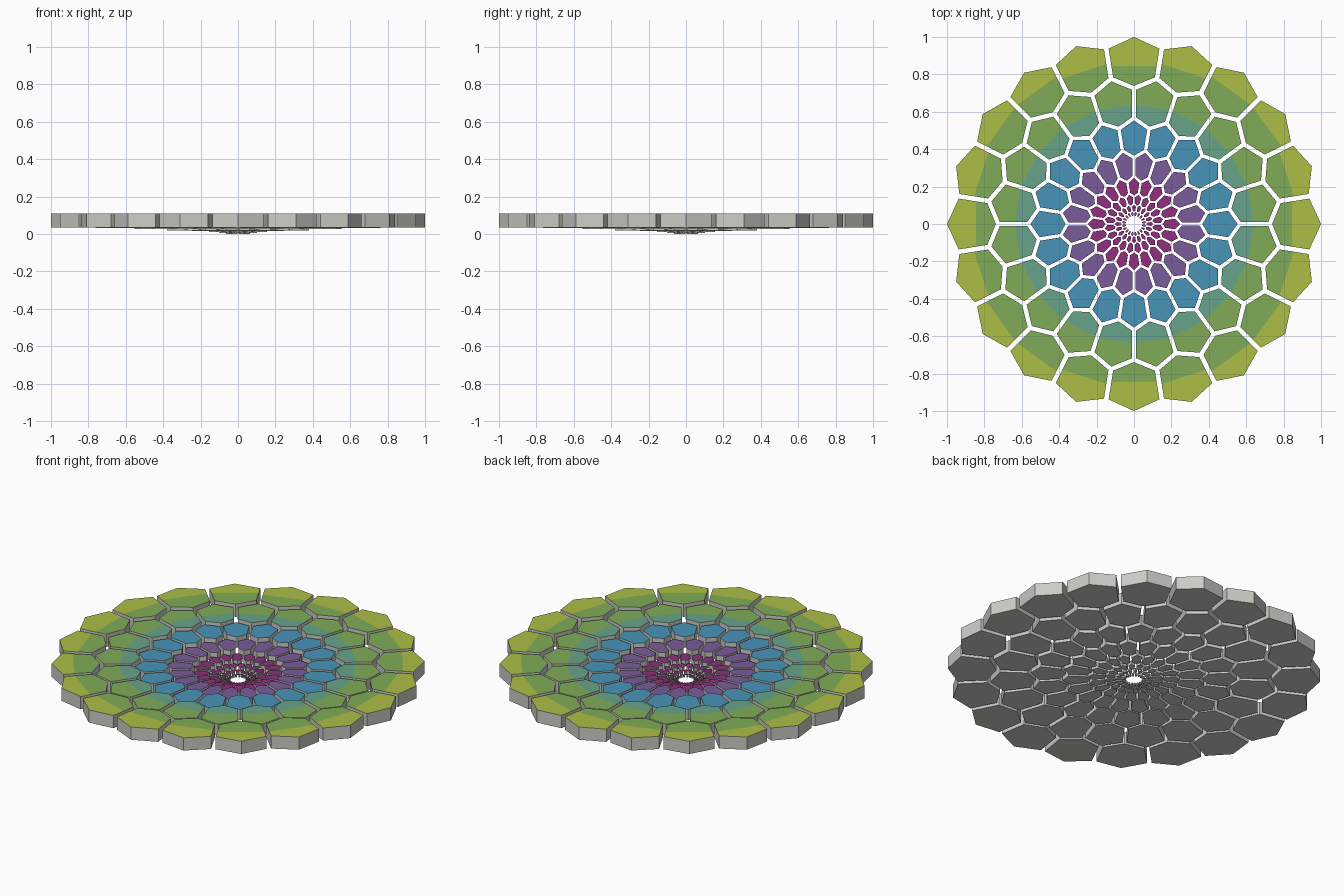
import bpy, bmesh, math
from mathutils import Vector

if "Cube" in bpy.data.objects:
    bpy.data.objects.remove(bpy.data.objects["Cube"])


def material(name, rgb):
    """Flat material from 0-255 screen colour."""
    lin = [((c / 255 + 0.055) / 1.055) ** 2.4 for c in rgb]
    m = bpy.data.materials.new(name)
    m.diffuse_color = (*lin, 1)
    m.use_nodes = True
    m.node_tree.nodes["Principled BSDF"].inputs["Base Color"].default_value = m.diffuse_color
    return m


GREY, LIME, GREEN, TEAL, BLUE, PURPLE, MAGENTA = range(7)
MATS = [material("stone_grey", (205, 205, 199)),
        material("lime", (174, 190, 70)),
        material("leaf_green", (128, 172, 88)),
        material("teal", (103, 164, 138)),
        material("blue", (72, 148, 184)),
        material("purple", (122, 92, 154)),
        material("magenta", (146, 48, 128))]

COUNT = 20
STEP = 2 * math.pi / COUNT
# radii of the honeycomb joints: tile tips and tile shoulders, outside to inside
TIP = [1.0137, 0.785, 0.565, 0.395, 0.255, 0.165, 0.108, 0.070, 0.045]
SHOULDER = [0.957, 0.725, 0.515, 0.355, 0.225, 0.145, 0.094, 0.061, 0.039]
BOTTOM = [0.035, 0.031, 0.026, 0.020, 0.015, 0.010, 0.005, 0.0]
TOP = [0.110, 0.101, 0.090, 0.072, 0.050, 0.034, 0.021, 0.012]
# inner colour, outer colour, and radius where they meet
COLOURS = [(GREEN, LIME, 0.845), (TEAL, GREEN, 0.63), (BLUE, BLUE, 0),
           (PURPLE, PURPLE, 0)] + [(MAGENTA, MAGENTA, 0)] * 4


def polar(r, a):
    return Vector((r * math.cos(a), r * math.sin(a)))


def inset(points, d):
    """Offset a counter-clockwise polygon inward by d."""
    out = []
    for i, p in enumerate(points):
        e1 = (p - points[i - 1]).normalized()
        e2 = (points[(i + 1) % len(points)] - p).normalized()
        n1, n2 = Vector((-e1.y, e1.x)), Vector((-e2.y, e2.x))
        out.append(p + (n1 + n2) * d / (1 + n1.dot(n2)))
    return out


def add_tile(bm, ring, angle):
    """One six-sided prism of a ring."""
    h = STEP / 2
    outline = inset([polar(TIP[ring], angle),
                     polar(SHOULDER[ring], angle + h),
                     polar(TIP[ring + 1], angle + h),
                     polar(SHOULDER[ring + 1], angle),
                     polar(TIP[ring + 1], angle - h),
                     polar(SHOULDER[ring], angle - h)],
                    0.0125 * math.sqrt(TIP[ring]))
    low = [bm.verts.new((p.x, p.y, BOTTOM[ring])) for p in outline]
    high = [bm.verts.new((p.x, p.y, TOP[ring])) for p in outline]
    bm.faces.new(low[::-1])
    for i in range(6):
        j = (i + 1) % 6
        bm.faces.new((low[i], low[j], high[j], high[i]))
    top = bm.faces.new(high)

    # cut the top face where two colours meet
    inner, outer, r = COLOURS[ring]
    top.material_index = outer
    if inner != outer:
        if ring == 0:
            r += 0.02 * (1 - math.cos(4 * angle))
        radial = polar(1, angle).to_3d()
        cut = bmesh.ops.bisect_plane(
            bm, geom=[top] + list(top.edges) + list(top.verts),
            plane_co=radial * r, plane_no=radial)
        for f in cut["geom"]:
            if isinstance(f, bmesh.types.BMFace) and \
                    f.calc_center_median().dot(radial) < r:
                f.material_index = inner


# concentric rings of tiles, every second ring turned by half a tile
for ring in range(len(BOTTOM)):
    bm = bmesh.new()
    for k in range(COUNT):
        add_tile(bm, ring, (k + 0.5 * (ring % 2)) * STEP)
    mesh = bpy.data.meshes.new(f"tile_ring_{ring + 1}")
    bm.to_mesh(mesh)
    bm.free()
    for m in MATS:
        mesh.materials.append(m)
    obj = bpy.data.objects.new(f"tile_ring_{ring + 1}", mesh)
    bpy.context.collection.objects.link(obj)
